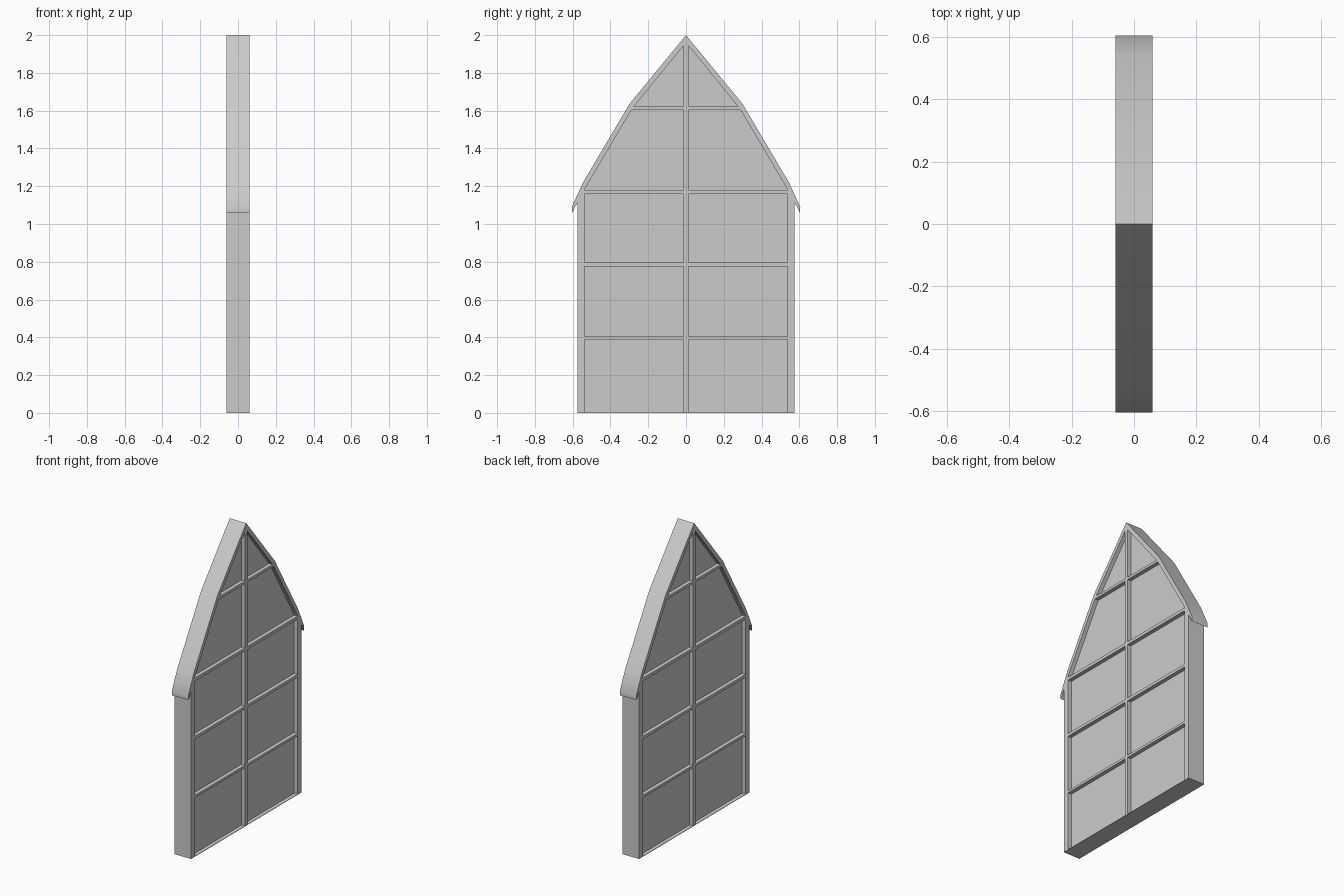
import bpy, bmesh

if "Cube" in bpy.data.objects:
    bpy.data.objects.remove(bpy.data.objects["Cube"])

HALF = 0.06      # half thickness of the wall frame
PANE = 0.034     # half thickness of the recessed panes


def prism(name, outline, half, smooth=False):
    """Extrude a (y, z) outline along x, centred on x = 0."""
    bm = bmesh.new()
    face = bm.faces.new([bm.verts.new((-half, y, z)) for y, z in outline])
    ext = bmesh.ops.extrude_face_region(bm, geom=[face])
    moved = [v for v in ext["geom"] if isinstance(v, bmesh.types.BMVert)]
    bmesh.ops.translate(bm, verts=moved, vec=(2 * half, 0, 0))
    bmesh.ops.recalc_face_normals(bm, faces=bm.faces)
    mesh = bpy.data.meshes.new(name)
    bm.to_mesh(mesh)
    bm.free()
    obj = bpy.data.objects.new(name, mesh)
    bpy.context.collection.objects.link(obj)
    if smooth:
        bpy.context.view_layer.objects.active = obj
        obj.select_set(True)
        bpy.ops.object.shade_smooth_by_angle(angle=0.6)
        obj.select_set(False)
    return obj


def bar(name, y0, y1, z0, z1, half=HALF):
    return prism(name, [(y0, z0), (y1, z0), (y1, z1), (y0, z1)], half)


def mirrored(half_outline):
    """Complete a right-hand open outline with its mirror image."""
    return half_outline + [(-y, z) for y, z in reversed(half_outline) if y > 0]


# Curved roof band with flared eaves
outer = [(0, 2.0), (0.30, 1.635), (0.545, 1.22), (0.605, 1.09)]
inner = [(0.603, 1.06), (0.574, 1.115), (0.536, 1.185), (0.285, 1.61), (0, 1.96)]
right = outer + inner
left = [(-y, z) for y, z in reversed(right) if y > 0]
# outline runs down the right, back up inside, down the left inside, up outside
prism("roof_band", right + left, HALF, smooth=True)

# Recessed pane wall filling the gable shape
prism("pane_wall", mirrored([(0, 1.97), (0.29, 1.615), (0.545, 1.19), (0.555, 0.0)]), PANE)

# Side posts
for side, label in ((1, "right"), (-1, "left")):
    a, b = sorted((side * 0.537, side * 0.575))
    prism("post_" + label, [(a, 0), (b, 0),
          (b, 1.115 if side > 0 else 1.185 - 0.07),
          (side * 0.537, 1.19), (a, 1.115)] if side < 0 else
          [(a, 0), (b, 0), (b, 1.115), (a, 1.19)], HALF)

# Centre mullion
bar("centre_mullion", -0.012, 0.012, 0, 1.965)

# Horizontal rails, ending inside the frame
for i, (z0, z1, w) in enumerate([(0.389, 0.405, 0.55), (0.776, 0.795, 0.55),
                                 (1.16, 1.18, 0.54), (1.604, 1.621, 0.288)]):
    bar(f"rail_{i + 1}", -w, w, z0, z1)

# Thin sill closing the bottom
bar("bottom_sill", -0.575, 0.575, 0, 0.003)
